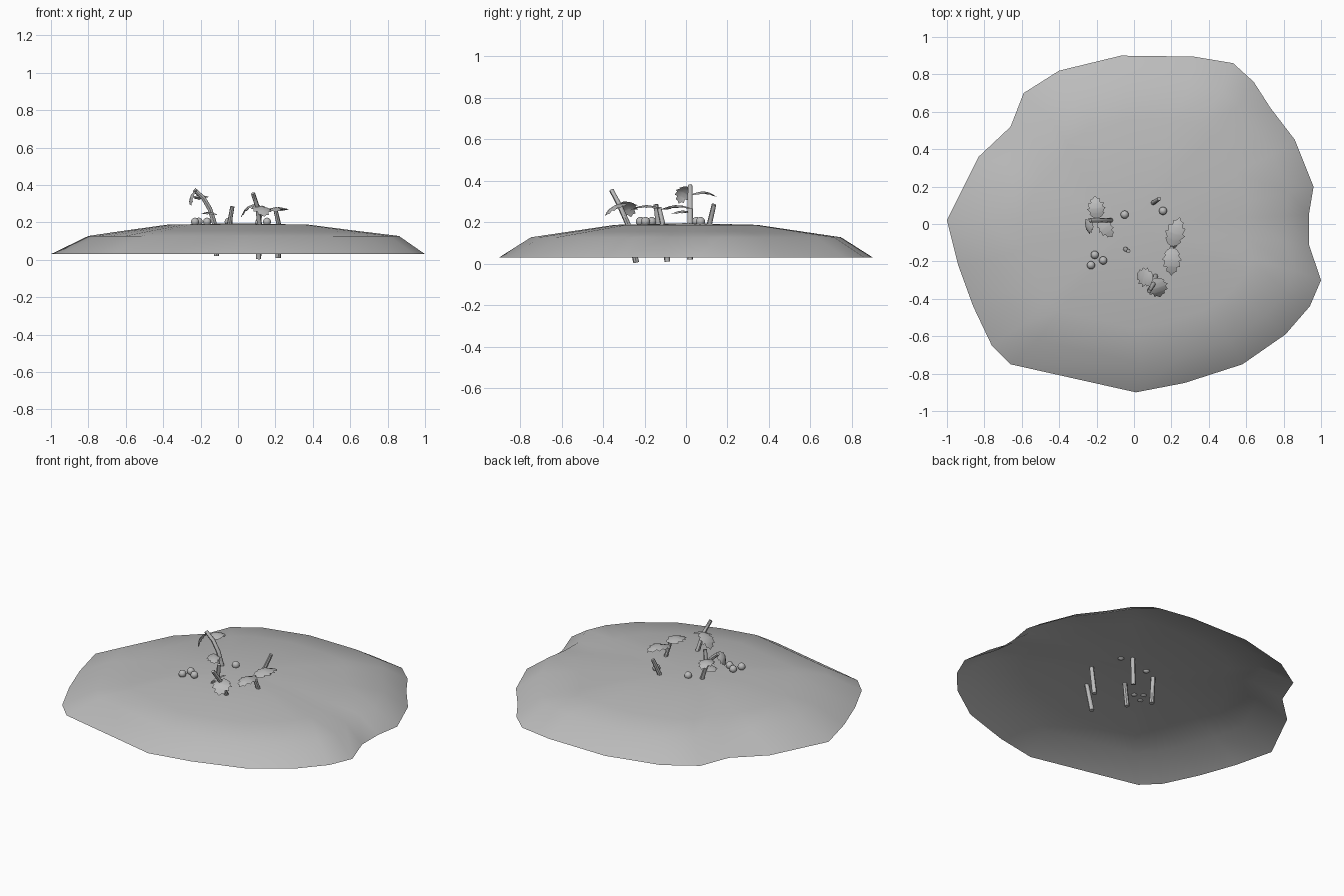
import bpy, bmesh, math
from mathutils import Vector

old = bpy.data.objects.get("Cube")
if old:
    bpy.data.objects.remove(old, do_unlink=True)

GREY = (0.5, 0.5, 0.5, 1)
grey = bpy.data.materials.new("plain grey")
grey.use_nodes = True
grey.diffuse_color = GREY
grey.node_tree.nodes["Principled BSDF"].inputs["Base Color"].default_value = GREY


def finish(bm, name, angle=60):
    """Turn a bmesh into a smooth-shaded grey object."""
    mesh = bpy.data.meshes.new(name)
    bm.to_mesh(mesh)
    bm.free()
    mesh.materials.append(grey)
    obj = bpy.data.objects.new(name, mesh)
    bpy.context.collection.objects.link(obj)
    bpy.ops.object.select_all(action="DESELECT")
    obj.select_set(True)
    bpy.context.view_layer.objects.active = obj
    bpy.ops.object.shade_smooth_by_angle(angle=math.radians(angle))
    return obj


def soil_mound():
    """Open shell: irregular rim shrinking ring by ring to a low crown."""
    rim = [(-1, .02), (-.94, -.22), (-.86, -.44), (-.76, -.65), (-.66, -.75),
           (.01, -.9), (.27, -.85), (.58, -.75), (.81, -.59), (.94, -.44),
           (1, -.3), (.935, -.11), (.935, .05), (.96, .2), (.86, .45),
           (.73, .62), (.64, .76), (.53, .86), (.32, .895), (-.07, .9),
           (-.4, .82), (-.59, .7), (-.66, .52), (-.83, .36)]
    # scale, x shift, height
    rings = [(1, 0, .03), (.83, .03, .127), (.62, .01, .155), (.38, 0, .187)]
    bm = bmesh.new()
    loops = [[bm.verts.new((x * s + dx, y * s, z)) for x, y in rim]
             for s, dx, z in rings]
    n = len(rim)
    for low, high in zip(loops, loops[1:]):
        for i in range(n):
            j = (i + 1) % n
            bm.faces.new((low[i], low[j], high[j], high[i]))
    crown = bm.verts.new((0, 0, .195))
    for i in range(n):
        bm.faces.new((loops[-1][i], loops[-1][(i + 1) % n], crown))
    finish(bm, "soil_mound", 80)


def stem(name, points, r0=.014, r1=.011, sides=8):
    """Tapered tube with capped ends through the given points."""
    pts = [Vector(p) for p in points]
    bm = bmesh.new()
    loops = []
    for i, p in enumerate(pts):
        d = (pts[min(i + 1, len(pts) - 1)] - pts[max(i - 1, 0)]).normalized()
        u = d.cross(Vector((0, 1, 0))).normalized()
        v = d.cross(u)
        r = r0 + (r1 - r0) * i / (len(pts) - 1)
        loops.append([bm.verts.new(p + r * (u * math.cos(a) + v * math.sin(a)))
                      for a in (math.tau * k / sides for k in range(sides))])
    for a, b in zip(loops, loops[1:]):
        for i in range(sides):
            j = (i + 1) % sides
            bm.faces.new((a[i], a[j], b[j], b[i]))
    bm.faces.new(loops[0][::-1])
    bm.faces.new(loops[-1])
    bmesh.ops.recalc_face_normals(bm, faces=bm.faces)
    finish(bm, name, 45)


# Half outline of a lobed leaf: (fraction along the rib, fraction of half width)
LOBES = [(0, .08), (.06, .5), (.2, .8), (.24, .65), (.4, 1), (.45, .74),
         (.65, .85), (.68, .5), (.85, .5), (.88, .25), (1, .02)]


def leaf(name, base, tip, width=.1, up=(0, 0, 1), arch=.02, fold=.012):
    """Toothed leaf, arched along its rib and folded down at both edges."""
    base, tip = Vector(base), Vector(tip)
    along = tip - base
    side = along.cross(Vector(up)).normalized()
    normal = side.cross(along).normalized()
    bm = bmesh.new()
    rows = []
    for t, w in LOBES:
        rib = base + along * t + normal * arch * math.sin(math.pi * t)
        edge_t = min(t + .04 * w, 1)
        rows.append([bm.verts.new(rib + s * side * w * width / 2
                                  + along * (edge_t - t) * abs(s)
                                  - normal * fold * w * abs(s)) for s in (-1, 0, 1)])
    for a, b in zip(rows, rows[1:]):
        for k in (0, 1):
            bm.faces.new((a[k], a[k + 1], b[k + 1], b[k]))
    finish(bm, name, 60)


def berry(name, x, y, z=.203, r=.022):
    bm = bmesh.new()
    bmesh.ops.create_uvsphere(bm, u_segments=14, v_segments=9, radius=r)
    bmesh.ops.translate(bm, verts=bm.verts, vec=(x, y, z))
    finish(bm, name)


soil_mound()

# Sprout on the right side, curling outward
stem("curled_stem", [(-.115, .02, .02), (-.125, .02, .19), (-.15, .02, .27),
                     (-.185, .02, .33), (-.235, .02, .375)])
leaf("curled_leaf_back", (-.195, .03, .335), (-.21, .15, .32), .1)
leaf("curled_leaf_low", (-.185, .02, .25), (-.115, -.07, .24), .085, arch=.01)
leaf("curled_leaf_hanging", (-.225, .01, .37), (-.25, -.035, .29), .09, (-1, -.2, .5))

# Sprout at the front, leaning forward
stem("front_stem", [(.11, -.24, .005), (.115, -.28, .19), (.105, -.32, .28),
                    (.08, -.36, .355)])
leaf("front_leaf_drooping", (.1, -.3, .3), (.015, -.265, .225), .11, (-.6, 0, 1))
leaf("front_leaf_forward", (.11, -.29, .29), (.14, -.39, .23), .12, (.2, -.5, 1))

# Upright sprout with two flat leaves
stem("upright_stem", [(.215, -.09, .01), (.22, -.11, .18), (.2, -.13, .27)])
leaf("upright_leaf_back", (.2, -.12, .262), (.245, .035, .262), .11)
leaf("upright_leaf_front", (.205, -.125, .268), (.2, -.275, .255), .105)

# Bare stubs
stem("middle_stub", [(-.05, -.12, .04), (-.045, -.135, .2), (-.03, -.145, .285)])
stem("back_stub", [(.08, .09, .04), (.105, .115, .2), (.135, .135, .285)])

# Berries lying on the soil
for i, (x, y) in enumerate([(-.05, .05), (.155, .07), (-.21, -.165),
                            (-.23, -.22), (-.165, -.195)]):
    berry(f"berry_{i + 1}", x, y)
